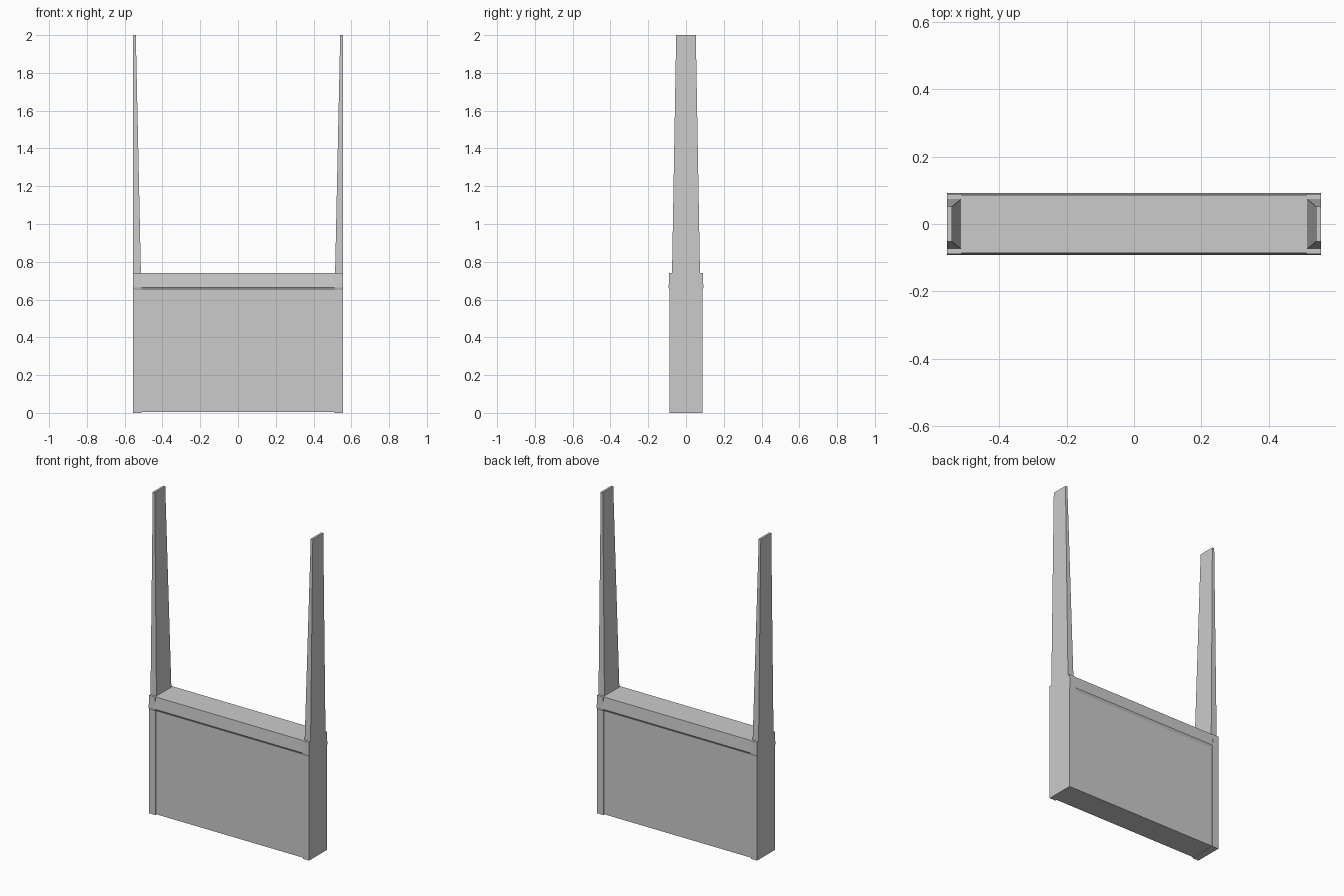
import bpy, bmesh

if "Cube" in bpy.data.objects:
    bpy.data.objects.remove(bpy.data.objects["Cube"])


def loft(name, rings, loop_ends=True):
    """Join successive rings of points with quads and cap both ends."""
    bm = bmesh.new()
    rows = [[bm.verts.new(p) for p in ring] for ring in rings]
    n = len(rows[0])
    for a, b in zip(rows, rows[1:]):
        for i in range(n):
            j = (i + 1) % n
            bm.faces.new((a[i], a[j], b[j], b[i]))
    if loop_ends:
        bm.faces.new(rows[0])
        bm.faces.new(rows[-1])
    bmesh.ops.recalc_face_normals(bm, faces=bm.faces)
    mesh = bpy.data.meshes.new(name)
    bm.to_mesh(mesh)
    bm.free()
    obj = bpy.data.objects.new(name, mesh)
    bpy.context.collection.objects.link(obj)
    return obj


OUTER, INNER = 0.555, 0.512

# End posts: square stile with a slight ledge, then a tapering upright
# (height, inner x, half depth)
levels = [(0, INNER, 0.088), (0.65, INNER, 0.088), (0.663, INNER, 0.092),
          (0.74, INNER, 0.089), (0.74, 0.514, 0.074), (2.0, 0.541, 0.052)]
for side, label in ((-1, "left"), (1, "right")):
    loft(label + "_post",
         [[(side * x, -d, z), (side * OUTER, -d, z),
           (side * OUTER, d, z), (side * x, d, z)] for z, x, d in levels])

# Centre panel with the top rail overhanging both faces
half = [(0.083, 0.004), (0.083, 0.65), (0.092, 0.665), (0.086, 0.74)]
profile = half + [(-y, z) for y, z in reversed(half)]
loft("panel_with_top_rail",
     [[(x, y, z) for y, z in profile] for x in (-INNER, INNER)])
